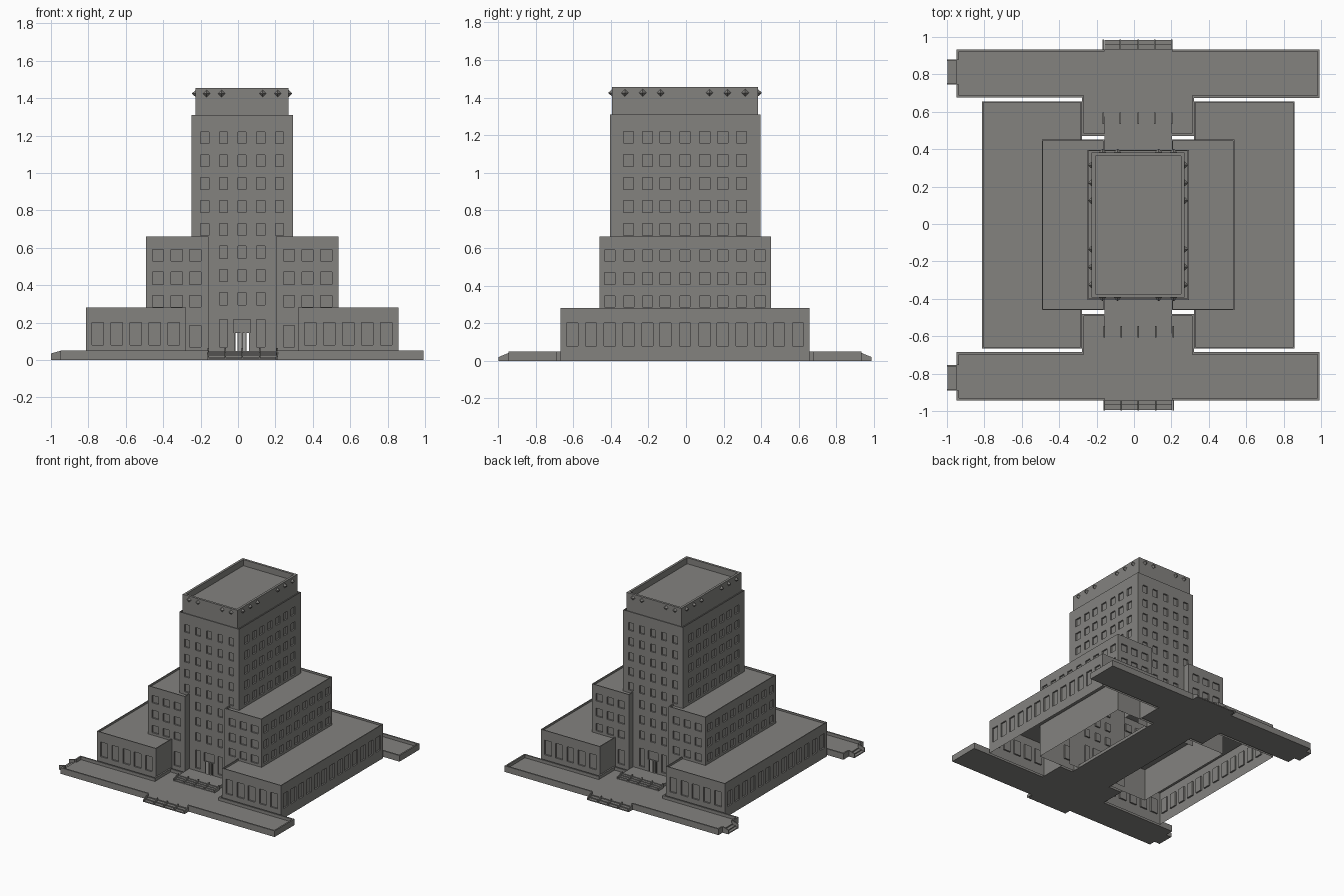
import bpy, bmesh, math
from mathutils import Vector, Matrix

old = bpy.data.objects.get("Cube")
if old:
    bpy.data.objects.remove(old, do_unlink=True)

stone = bpy.data.materials.new("grey_stone")
stone.use_nodes = True
GREY = (0.23, 0.225, 0.213, 1)
stone.diffuse_color = GREY
stone.node_tree.nodes["Principled BSDF"].inputs["Base Color"].default_value = GREY

CENTRE = Vector((0.022, -0.005, 0))
RECESS = 0.012


def finish(bm, name, turn=False):
    """Turn the half plan around to make the other half, then make the object."""
    if turn:
        geom = bm.verts[:] + bm.edges[:] + bm.faces[:]
        copy = bmesh.ops.duplicate(bm, geom=geom)["geom"]
        verts = [g for g in copy if isinstance(g, bmesh.types.BMVert)]
        bmesh.ops.rotate(bm, verts=verts, cent=(0, 0, 0), matrix=Matrix.Rotation(math.pi, 3, 'Z'))
    mesh = bpy.data.meshes.new(name)
    bm.to_mesh(mesh)
    bm.free()
    mesh.materials.append(stone)
    obj = bpy.data.objects.new(name, mesh)
    obj.location = CENTRE
    bpy.context.collection.objects.link(obj)
    return obj


def push(bm, faces, offset):
    """Sink faces along an offset, leaving straight reveals."""
    out = bmesh.ops.extrude_face_region(bm, geom=faces)["geom"]
    bmesh.ops.translate(bm, verts=[g for g in out if isinstance(g, bmesh.types.BMVert)], vec=offset)
    bmesh.ops.delete(bm, geom=[f for f in faces if f.is_valid], context='FACES_ONLY')


def windows(centres, width, rows):
    return [(c - width / 2, c + width / 2, a, b) for c in centres for a, b in rows]


def wall(bm, p0, p1, z0, z1, openings=(), holes=()):
    """Wall sheet with recessed windows; openings are measured along the x or y axis."""
    p0, p1 = Vector((*p0, 0)), Vector((*p1, 0))
    d = (p1 - p0).normalized()
    axis = 0 if abs(d.x) > 0.5 else 1
    sign = d[axis]
    base = p0[axis]
    rects = list(openings) + list(holes)
    us = {0.0, round((p1 - p0).length, 4)}
    zs = {z0, z1}
    local = []
    for a, b, c, e in rects:
        u = sorted(round((v - base) * sign, 4) for v in (a, b))
        us.update(u)
        zs.update((c, e))
        local.append((u[0], u[1], c, e))
    us, zs = sorted(us), sorted(zs)
    grid = [[bm.verts.new(p0 + d * u + Vector((0, 0, z))) for z in zs] for u in us]
    sunk = []
    for i in range(len(us) - 1):
        for j in range(len(zs) - 1):
            u, z = (us[i] + us[i + 1]) / 2, (zs[j] + zs[j + 1]) / 2
            hit = [k for k, r in enumerate(local) if r[0] < u < r[1] and r[2] < z < r[3]]
            if hit and hit[0] >= len(openings):
                continue
            f = bm.faces.new((grid[i][j], grid[i + 1][j], grid[i + 1][j + 1], grid[i][j + 1]))
            if hit:
                sunk.append(f)
    if sunk:
        push(bm, sunk, d.cross(Vector((0, 0, -1))) * RECESS)
    flat = [e for e in bm.edges if len(e.link_faces) == 2 and e.calc_face_angle(1) < 0.001]
    bmesh.ops.dissolve_limit(bm, angle_limit=0.001, verts=bm.verts[:], edges=flat)


def roof(bm, x0, x1, y0, y1, z, rim=0.01, depth=0.015):
    """Flat roof sunk behind a thin parapet."""
    f = bm.faces.new([bm.verts.new((x, y, z)) for x, y in ((x0, y0), (x1, y0), (x1, y1), (x0, y1))])
    f.normal_update()
    bmesh.ops.inset_region(bm, faces=[f], thickness=rim, use_boundary=True)
    push(bm, [f], (0, 0, -depth))


def box(bm, x0, x1, y0, y1, z0, z1, drop=0, axis=1):
    """Box whose top slopes down by drop toward the low end of an axis."""
    m = Matrix.LocRotScale(((x0 + x1) / 2, (y0 + y1) / 2, (z0 + z1) / 2), None,
                           (x1 - x0, y1 - y0, z1 - z0))
    verts = bmesh.ops.create_cube(bm, size=1, matrix=m)["verts"]
    low = (x0, y0)[axis]
    for v in verts:
        if v.co.z > z1 - 1e-4 and abs(v.co[axis] - low) < 1e-4:
            v.co.z -= drop


def mirrored(*values):
    return [s * v for v in values for s in (-1, 1)]


# Plan half sizes
WX, WY, WZ = 0.835, 0.661, 0.28
MX, MY, MZ = 0.515, 0.456, 0.66
TX, TY, TZ = 0.271, 0.40, 1.31
PX, PY, PZ = 0.248, 0.388, 1.455
NOTCH, BAY = 0.30, 0.18
SIDE = [0] + mirrored(0.105, 0.2, 0.3)

# Low wings
bm = bmesh.new()
tall = [(0.08, 0.2)]
front_cols = [0.365 + 0.1015 * i for i in range(5)]
wall(bm, (-WX, -WY), (-NOTCH, -WY), 0, WZ, windows([-c for c in front_cols], 0.062, tall))
wall(bm, (NOTCH, -WY), (WX, -WY), 0, WZ, windows(front_cols, 0.062, tall))
wall(bm, (WX, -WY), (WX, WY), 0, WZ, windows(SIDE + mirrored(0.4, 0.5, 0.6), 0.06, tall))
wall(bm, (-NOTCH, -WY), (-NOTCH, -MY), 0, WZ)
wall(bm, (NOTCH, -MY), (NOTCH, -WY), 0, WZ)
roof(bm, NOTCH, WX, -WY, WY, WZ)
finish(bm, "low_wings", True)

# Middle blocks
bm = bmesh.new()
rows = [(0.285, 0.345), (0.405, 0.47), (0.53, 0.59)]
for s in (-1, 1):
    xs = sorted((s * MX, s * BAY))
    cols = [s * c for c in (0.25, 0.35, 0.45)]
    wall(bm, (xs[0], -MY), (xs[1], -MY), 0, MZ,
         windows(cols, 0.06, rows) + windows(cols[:1], 0.06, [(0.07, 0.185)]))
wall(bm, (MX, -MY), (MX, MY), 0, MZ, windows(SIDE + mirrored(0.4), 0.055, rows))
wall(bm, (-BAY, -MY), (-BAY, -TY), 0, MZ)
wall(bm, (BAY, -TY), (BAY, -MY), 0, MZ)
roof(bm, BAY, MX, -MY, MY, MZ)
finish(bm, "middle_blocks", True)

# Tower, with an open doorway front and back
bm = bmesh.new()
high = [(0.667 + 0.1225 * i, 0.73 + 0.1225 * i) for i in range(5)]
low = [(0.295 + 0.1245 * i, 0.36 + 0.1245 * i) for i in range(3)]
wall(bm, (-TX, -TY), (TX, -TY), 0, TZ,
     windows([-0.2, -0.1, 0, 0.1, 0.2], 0.044, high) + windows([-0.1, 0, 0.1], 0.044, low)
     + windows([-0.1, 0.1], 0.044, [(0.07, 0.217)]) + windows([0], 0.09, [(0.145, 0.217)]),
     windows([0], 0.09, [(0.045, 0.145)]))
wall(bm, (TX, -TY), (TX, TY), 0.6, TZ, windows(SIDE, 0.054, high))
finish(bm, "tower", True)
bm = bmesh.new()
roof(bm, -TX, TX, -TY, TY, TZ, 0.008, 0.01)
finish(bm, "tower_roof")

# Door posts
bm = bmesh.new()
for x in (-0.043, -0.003, 0.019, 0.041):
    box(bm, x - 0.005, x + 0.005, -TY + 0.004, -TY + 0.014, 0.045, 0.145)
finish(bm, "door_posts", True)

# Penthouse
bm = bmesh.new()
wall(bm, (-PX, -PY), (PX, -PY), TZ - 0.02, PZ)
wall(bm, (PX, -PY), (PX, PY), TZ - 0.02, PZ)
finish(bm, "penthouse_walls", True)
bm = bmesh.new()
roof(bm, -PX, PX, -PY, PY, PZ, 0.027, 0.05)
finish(bm, "penthouse_roof")

# Pointed studs around the penthouse
bm = bmesh.new()
spots = [((x, -PY), (0, -1, 0)) for x in mirrored(0.11, 0.19)]
spots += [((PX, y), (1, 0, 0)) for y in mirrored(0.13, 0.225, 0.32)]
for (x, y), n in spots:
    n = Vector(n)
    m = Matrix.Translation(Vector((x, y, 1.425)) + n * 0.009) @ n.to_track_quat('Z', 'Y').to_matrix().to_4x4()
    bmesh.ops.create_cone(bm, segments=4, radius1=0.02, radius2=0.002, depth=0.02, cap_ends=True, matrix=m)
finish(bm, "penthouse_studs", True)

# Terraces front and back, joined beneath the tower
EX, Y0, Y1, YN = 0.97, 0.68, 0.938, 0.476
FLOOR, RIM, W = 0.025, 0.05, 0.012
bm = bmesh.new()
box(bm, -EX, EX, -Y1, -Y0, 0, FLOOR)
box(bm, -NOTCH, NOTCH, -Y0, -YN, 0, FLOOR)
box(bm, -BAY, BAY, -YN, 0, 0, FLOOR)
finish(bm, "terrace_floor", True)

bm = bmesh.new()
for s in (-1, 1):
    for xa, xb, ya, yb in ((BAY, EX, -Y1, -Y1 + W), (NOTCH, EX, -Y0 - W, -Y0),
                           (NOTCH - W, NOTCH, -Y0 - W, -YN), (BAY, NOTCH - W, -YN - W, -YN)):
        x0, x1 = sorted((s * xa, s * xb))
        box(bm, x0, x1, ya, yb, 0, RIM)
finish(bm, "terrace_rims", True)

# Terrace ends: closed on the left, small steps on the right
bm = bmesh.new()
for s in (-1, 1):
    span = lambda a, b: sorted((s * a, s * b))
    box(bm, EX - W, EX, *span(Y0 + W, Y1 - W), 0, RIM)
    for a, b in ((Y0 + W, 0.75), (0.885, Y1 - W)):
        box(bm, -EX, -EX + W, *span(a, b), 0, RIM)
    box(bm, -EX - 0.026, -EX, *span(0.75, 0.885), 0, 0.016)
    box(bm, -EX - 0.05, -EX - 0.026, *span(0.75, 0.885), 0, 0.008)
    for a in (0.75, 0.877):
        box(bm, -EX - 0.052, -EX, *span(a, a + 0.008), 0, RIM, 0.015, 0)
finish(bm, "terrace_ends")


# Entrance stairs with sloping cheek walls
def stairs(name, y_top, y_end, z_low, z_top, count):
    bm = bmesh.new()
    run, rise = (y_top - y_end) / count, (z_top - z_low) / (count + 1)
    for i in range(count):
        box(bm, -BAY, BAY, y_top - run * (i + 1), y_top - run * i, 0, z_top - rise * (i + 1))
    for x in (-BAY, -0.09, 0, 0.095, 0.187):
        box(bm, x - 0.004, x + 0.004, y_end - 0.002, y_top, 0, z_top + 0.017, 0.022)
    if y_top > -Y0:
        box(bm, -BAY, BAY, y_top, -TY, 0, z_top)
    finish(bm, name, True)


stairs("door_stairs", -0.54, -0.6, FLOOR, 0.048, 3)
stairs("street_stairs", -Y1, -0.99, 0, FLOOR, 2)
